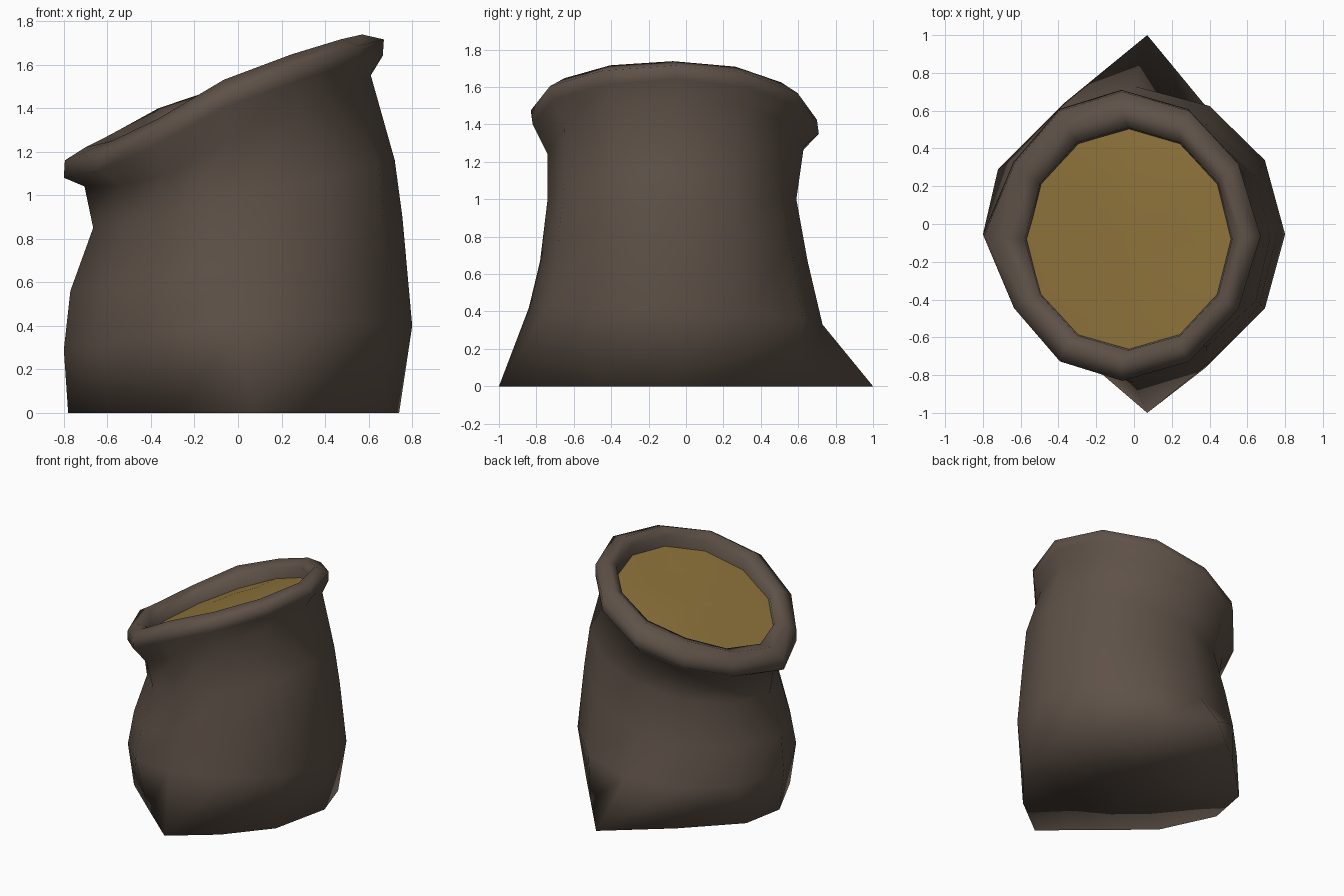
import bpy, math

if "Cube" in bpy.data.objects:
    bpy.data.objects.remove(bpy.data.objects["Cube"])

N = 12

def material(name, col):
    m = bpy.data.materials.new(name)
    m.diffuse_color = (*col, 1)
    m.use_nodes = True
    m.node_tree.nodes["Principled BSDF"].inputs["Base Color"].default_value = m.diffuse_color
    return m

cloth = material("brown_cloth", (0.112, 0.083, 0.064))
grain = material("golden_grain", (0.27, 0.172, 0.044))

def ring(xl, zl, xr, zr, yf, zf, yb, zb, front=1.0, back=1.0, right=1.0, sag=0.0):
    """Tilted oval of N points from its left, right, front and back extremes.
    front, back and right scale the diagonals; sag tips the left side forward."""
    pts = []
    mid = (zl + zr) / 2
    for i in range(N):
        a = 2 * math.pi * i / N
        c, s = math.cos(a), math.sin(a)
        q = 1.0
        z = mid + (zr - zl) / 2 * c + ((zb if s > 0 else zf) - mid) * s * s
        if -0.95 < c < -0.1:
            q = back if s > 0 else front
            z += sag * s
        elif 0.1 < c < 0.95:
            q = right
        x = (xl + xr) / 2 + (xr - xl) / 2 * c * q
        y = (yf + yb) / 2 + (yb - yf) / 2 * s
        pts.append((x, y, z))
    return pts

def loft(name, rings, mat, start=None, end=None):
    """Skin a stack of rings; start and end are optional cap centres."""
    verts = [p for r in rings for p in r]
    faces = []
    for k in range(len(rings) - 1):
        for i in range(N):
            j = (i + 1) % N
            faces.append((k*N + i, k*N + j, (k+1)*N + j, (k+1)*N + i))
    if start:
        verts.append(start)
        faces += [((i + 1) % N, i, len(verts) - 1) for i in range(N)]
    if end:
        b = (len(rings) - 1) * N
        verts.append(end)
        faces += [(b + i, b + (i + 1) % N, len(verts) - 1) for i in range(N)]
    me = bpy.data.meshes.new(name)
    me.from_pydata(verts, [], faces)
    me.materials.append(mat)
    ob = bpy.data.objects.new(name, me)
    bpy.context.collection.objects.link(ob)
    for p in me.polygons:
        p.use_smooth = True
    return ob

# Base outline, pinched to a corner at front and back
base = [(x, y, 0) for x, y in [
    (0.74, 0), (0.64, 0.31), (0.40, 0.60), (0.07, 1.0), (-0.37, 0.64), (-0.72, 0.29),
    (-0.78, -0.03), (-0.59, -0.43), (-0.28, -0.70), (0.07, -1.0), (0.38, -0.76), (0.64, -0.45)]]

# Sack body, neck and rolled rim in one smooth skin
sack = [base,
        ring(-0.80, 0.29, 0.80, 0.40, -0.84, 0.42, 0.73, 0.33, 0.91, 0.95),
        ring(-0.77, 0.56, 0.755, 0.90, -0.78, 0.67, 0.65, 0.67, 0.89, 0.95, 1.02),
        ring(-0.665, 0.85, 0.72, 1.16, -0.74, 1.00, 0.59, 1.00, 0.87, 0.97, 1.03),
        ring(-0.705, 1.04, 0.61, 1.55, -0.74, 1.24, 0.63, 1.28, 0.85, 0.92, 1.0, 0.03),
        ring(-0.80, 1.08, 0.665, 1.64, -0.82, 1.40, 0.71, 1.35, 0.90, 0.90, 0.97, 0.035),
        ring(-0.795, 1.16, 0.67, 1.715, -0.83, 1.475, 0.70, 1.425, 0.90, 0.90, 0.97, 0.035),
        ring(-0.70, 1.22, 0.57, 1.738, -0.74, 1.53, 0.60, 1.50, 0.94, 0.94, 0.98, 0.04),
        ring(-0.58, 1.21, 0.52, 1.68, -0.67, 1.49, 0.51, 1.47, 0.98, 0.98, 1.0, 0.035),
        ring(-0.56, 1.10, 0.51, 1.57, -0.66, 1.38, 0.50, 1.36)]
loft("sack_with_rolled_rim", sack, cloth, start=(0, 0, 0))

# Grain filling the mouth, slightly heaped
fill = [ring(-0.58, 1.14, 0.53, 1.61, -0.68, 1.41, 0.52, 1.39),
        ring(-0.33, 1.27, 0.29, 1.53, -0.40, 1.42, 0.25, 1.42)]
loft("grain_fill", fill, grain, end=(-0.03, -0.08, 1.41))
